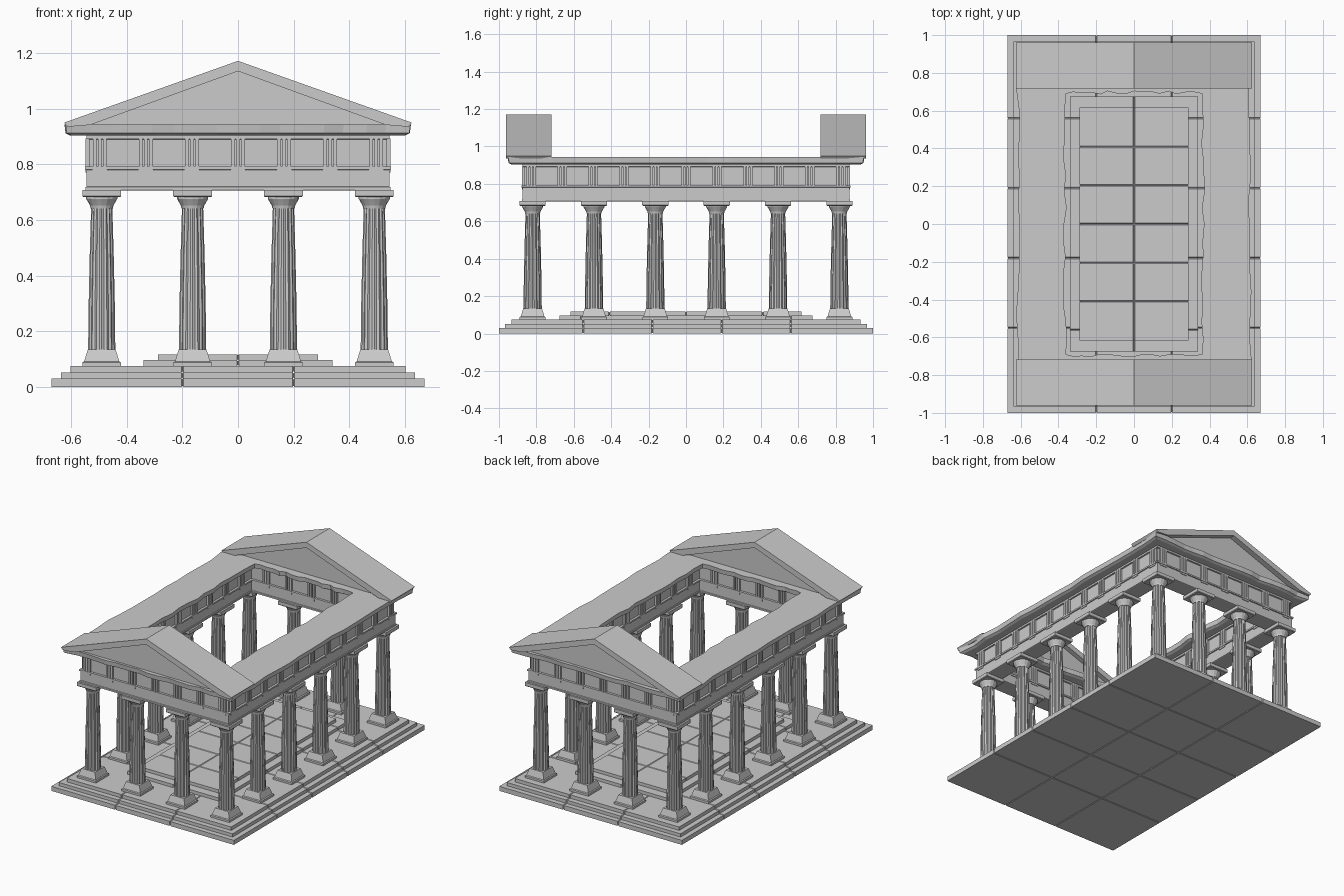
import bpy, bmesh, math, random
from mathutils import Matrix

if "Cube" in bpy.data.objects:
    bpy.data.objects.remove(bpy.data.objects["Cube"])

random.seed(4)
CX, CY = 0.49, 0.82          # half extents of the column centre line


def finish(bm, name):
    bmesh.ops.recalc_face_normals(bm, faces=bm.faces)
    me = bpy.data.meshes.new(name)
    bm.to_mesh(me)
    bm.free()
    ob = bpy.data.objects.new(name, me)
    bpy.context.collection.objects.link(ob)
    return ob


def add_box(bm, x0, x1, y0, y1, z0, z1):
    m = Matrix.Translation(((x0 + x1) / 2, (y0 + y1) / 2, (z0 + z1) / 2))
    m = m @ Matrix.Diagonal((x1 - x0, y1 - y0, z1 - z0, 1))
    bmesh.ops.create_cube(bm, size=1, matrix=m)


def add_loft(bm, loops):
    """Skin a stack of equal-length loops and cap both ends."""
    rows = [[bm.verts.new(p) for p in loop] for loop in loops]
    n = len(rows[0])
    for a, b in zip(rows, rows[1:]):
        for i in range(n):
            j = (i + 1) % n
            bm.faces.new((a[i], a[j], b[j], b[i]))
    bm.faces.new(rows[0])
    bm.faces.new(rows[-1])


def paved_slab(name, hx, hy, z0, z1, seams_x, seams_y, d=0.004):
    """Slab whose surface has shallow V grooves along the stone joints."""
    def axis(h, seams):
        out = [(-h, 0)]
        for s in seams:
            out += [(s - d, 0), (s, 1), (s + d, 0)]
        return out + [(h, 0)]
    xs, ys = axis(hx, seams_x), axis(hy, seams_y)
    bm = bmesh.new()
    nx, ny = len(xs), len(ys)
    layers = []
    for z, s in ((z0, 1), (z1, -1)):
        g = []
        for i, (x, gx) in enumerate(xs):
            col = []
            for j, (y, gy) in enumerate(ys):
                px = x - math.copysign(d, x) if gy and i in (0, nx - 1) else x
                py = y - math.copysign(d, y) if gx and j in (0, ny - 1) else y
                col.append(bm.verts.new((px, py, z + s * d * max(gx, gy))))
            g.append(col)
        for i in range(nx - 1):
            for j in range(ny - 1):
                bm.faces.new((g[i][j], g[i + 1][j], g[i + 1][j + 1], g[i][j + 1]))
        rim = [g[i][0] for i in range(nx)] + [g[-1][j] for j in range(1, ny)]
        rim += [g[i][-1] for i in range(nx - 2, -1, -1)] + [g[0][j] for j in range(ny - 2, 0, -1)]
        layers.append(rim)
    a, b = layers
    for i in range(len(a)):
        j = (i + 1) % len(a)
        bm.faces.new((a[i], a[j], b[j], b[i]))
    return finish(bm, name)


def ring(name, profile, n=1, wear=0.0):
    """Sweep a closed (offset, z) profile round the column centre line."""
    corners = [(-1, -1), (1, -1), (1, 1), (-1, 1)]
    bm = bmesh.new()
    rows = []
    for k in range(4):
        (ax, ay), (bx, by) = corners[k], corners[(k + 1) % 4]
        for i in range(n):
            t = i / n
            w = {s: random.uniform(-wear, wear * 0.3) if i else 0 for s in (-1, 1)}
            row = []
            for o, z in profile:
                s = 1 if o > 0 else -1
                q = o + s * w[s]
                row.append(bm.verts.new(((ax + (bx - ax) * t) * (CX + q),
                                         (ay + (by - ay) * t) * (CY + q), z)))
            rows.append(row)
    m = len(profile)
    for r in range(len(rows)):
        a, b = rows[r], rows[(r + 1) % len(rows)]
        for i in range(m):
            j = (i + 1) % m
            bm.faces.new((a[i], a[j], b[j], b[i]))
    return finish(bm, name)


def both_sides(half):
    """Mirror an open outer half profile to a closed beam section."""
    return half + [(-o, z) for o, z in reversed(half)]


# Stepped base and inner floor
SX, SY = (-0.2, 0.2), (-0.55, -0.18, 0.19, 0.56)
paved_slab("base_step_lower", 0.67, 1.0, 0.0, 0.03, SX, SY)
paved_slab("base_step_middle", 0.637, 0.967, 0.03, 0.052, SX, SY)
paved_slab("base_step_upper", 0.603, 0.933, 0.052, 0.075, SX, SY)
paved_slab("inner_floor_step", 0.34, 0.675, 0.075, 0.096, (0,), (-0.56, -0.18, 0.19, 0.56))
paved_slab("inner_floor_tiles", 0.288, 0.618, 0.096, 0.117, (0,),
           (-0.41, -0.205, 0, 0.205, 0.41))

# Column: square foot, fluted shaft, round cushion, square top slab
bm = bmesh.new()


def square(h, z):
    return [(-h, -h, z), (h, -h, z), (h, h, z), (-h, h, z)]


def circle(r, z, n=32, flute=0.0):
    return [((r - flute * (i % 2)) * math.cos(math.tau * i / n),
             (r - flute * (i % 2)) * math.sin(math.tau * i / n), z) for i in range(n)]


add_loft(bm, [square(h, z) for h, z in
              ((0.069, 0.073), (0.069, 0.088), (0.063, 0.092), (0.053, 0.125), (0.05, 0.134))])
add_loft(bm, [circle(r, z, 32, 0.004) for r, z in
              ((0.049, 0.13), (0.047, 0.3), (0.043, 0.48), (0.038, 0.648))])
add_loft(bm, [circle(r, z, 16) for r, z in
              ((0.040, 0.642), (0.042, 0.652), (0.05, 0.666), (0.056, 0.676), (0.056, 0.684))])
add_loft(bm, [square(h, z) for h, z in ((0.066, 0.682), (0.07, 0.686), (0.07, 0.708))])
first = finish(bm, "column")
spots = [(CX * (2 * i / 3 - 1), CY * (2 * j / 5 - 1))
         for i in range(4) for j in range(6) if i in (0, 3) or j in (0, 5)]
for k, (x, y) in enumerate(spots):
    ob = first if k == 0 else bpy.data.objects.new("column", first.data)
    if k:
        bpy.context.collection.objects.link(ob)
    ob.location = (x, y, 0)

# Entablature rings
ring("architrave", both_sides([(0.054, 0.706), (0.058, 0.708), (0.058, 0.718), (0.054, 0.72),
                               (0.054, 0.78), (0.06, 0.782), (0.06, 0.792)]))
ring("frieze", both_sides([(0.045, 0.792), (0.045, 0.89), (0.054, 0.892), (0.054, 0.906)]))
ring("cornice", both_sides([(0.11, 0.904), (0.126, 0.912), (0.13, 0.943)]), 16, 0.014)

# Triglyphs on the outer and inner faces of the frieze
bm = bmesh.new()


def triglyph(along_x, t, face, s):
    lo, hi = sorted((face - s * 0.012, face + s * 0.011))
    cells = [(t + d - 0.0065, t + d + 0.0065, 0.79, 0.893) for d in (-0.018, 0, 0.018)]
    cells.append((t - 0.026, t + 0.026, 0.77, 0.784))
    for a, b, z0, z1 in cells:
        if along_x:
            add_box(bm, a, b, lo, hi, z0, z1)
        else:
            add_box(bm, lo, hi, a, b, z0, z1)


for sgn in (-1, 1):
    for side in (1, -1):
        d = sgn * side
        for i in range(-3, 4):
            if side == 1 or abs(i) < 3:
                triglyph(True, i * 0.1655, sgn * (CY + side * 0.047), d)
        for i in range(-5, 6):
            if side == 1 or abs(i) < 5:
                triglyph(False, i * 0.1655, sgn * (CX + side * 0.047), d)
finish(bm, "triglyphs")

# Gables: raking roof band with a recessed triangular wall
RAKE = [(-0.612, 0.935), (-0.625, 0.95), (0, 1.172), (0.625, 0.95), (0.612, 0.935),
        (0.53, 0.942), (0, 1.135), (-0.53, 0.942)]
WALL = [(-0.55, 0.94), (0.55, 0.94), (0, 1.145)]
for end, s in (("front", -1), ("back", 1)):
    for part, pts, y0, y1 in (("roof", RAKE, 0.718, 0.962), ("wall", WALL, 0.75, 0.925)):
        bm = bmesh.new()
        add_loft(bm, [[(x, s * y, z) for x, z in pts] for y in (y0, y1)])
        finish(bm, f"{end}_gable_{part}")
